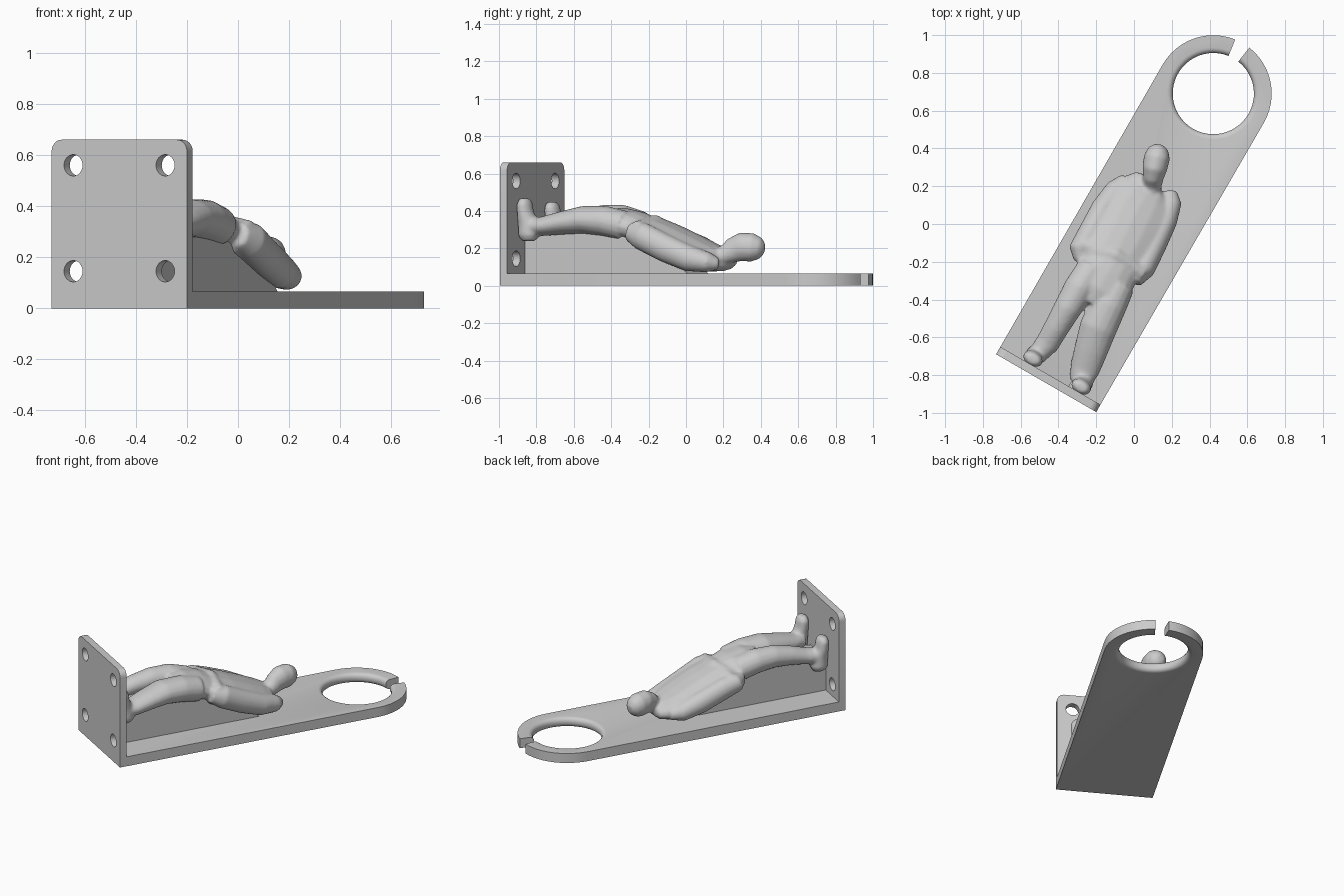
import bpy, bmesh
from math import pi, sin, cos, radians
from mathutils import Matrix, Vector

cube = bpy.data.objects.get("Cube")
if cube:
    bpy.data.objects.remove(cube, do_unlink=True)

grey = bpy.data.materials.new("light grey")
grey.use_nodes = True
COLOR = (0.6, 0.6, 0.6, 1)
grey.diffuse_color = COLOR
grey.node_tree.nodes["Principled BSDF"].inputs["Base Color"].default_value = COLOR

# Local frame: x across the bracket, y along it from the wall plate, z up
FRAME = Matrix.Translation((-0.465, -0.8425, 0)) @ Matrix.Rotation(radians(-30), 4, 'Z')
HALF, LENGTH, THICK, WALL = 0.306, 1.77, 0.065, 0.045
UPRIGHT = Matrix(((1, 0, 0, 0), (0, 0, 1, 0), (0, 1, 0, 0), (0, 0, 0, 1)))
SIDEWAYS = Matrix(((0, 0, 1, 0), (1, 0, 0, 0), (0, 1, 0, 0), (0, 0, 0, 1)))


def finish(name, bm):
    bmesh.ops.recalc_face_normals(bm, faces=bm.faces)
    bm.transform(FRAME)
    mesh = bpy.data.meshes.new(name)
    bm.to_mesh(mesh)
    bm.free()
    mesh.materials.append(grey)
    obj = bpy.data.objects.new(name, mesh)
    bpy.context.collection.objects.link(obj)
    bpy.ops.object.select_all(action='DESELECT')
    obj.select_set(True)
    bpy.context.view_layer.objects.active = obj
    bpy.ops.object.shade_smooth_by_angle(angle=radians(25))
    return obj


def arc(cx, cy, r, start, end, n):
    angles = [radians(start + (end - start) * i / n) for i in range(n + 1)]
    return [(cx + r * cos(a), cy + r * sin(a)) for a in angles]


def prism(loops, depth, turn=Matrix.Identity(4)):
    """Extrude an outline, with further loops as holes."""
    bm = bmesh.new()
    edges = []
    for loop in loops:
        vs = [bm.verts.new((x, y, 0)) for x, y in loop]
        if len(loops) == 1:
            bm.faces.new(vs)
        else:
            edges += [bm.edges.new((vs[i - 1], vs[i])) for i in range(len(vs))]
    if edges:
        bmesh.ops.triangle_fill(bm, edges=edges, use_beauty=True)
    ext = bmesh.ops.extrude_face_region(bm, geom=bm.faces[:])
    moved = [g for g in ext["geom"] if isinstance(g, bmesh.types.BMVert)]
    bmesh.ops.translate(bm, verts=moved, vec=(0, 0, depth))
    bm.transform(turn)
    return bm


def loft(bm, rows, side=(1, 0, 0), n=16):
    """Skin of ellipses: rows hold x, y, z, half width, half height."""
    side = Vector(side)
    pts = [Vector(r[:3]) for r in rows]
    rings = []
    for i, r in enumerate(rows):
        tangent = pts[min(i + 1, len(pts) - 1)] - pts[max(i - 1, 0)]
        up = tangent.cross(side).normalized()
        across = up.cross(tangent).normalized()
        rings.append([bm.verts.new(pts[i] + across * r[3] * cos(2 * pi * k / n)
                                   + up * r[4] * sin(2 * pi * k / n)) for k in range(n)])
    faces = [bm.faces.new(rings[0]), bm.faces.new(rings[-1][::-1])]
    for a, b in zip(rings, rings[1:]):
        faces += [bm.faces.new((a[k - 1], b[k - 1], b[k], a[k])) for k in range(n)]
    bmesh.ops.recalc_face_normals(bm, faces=faces)


# Base plate ending in a split ring with a rounded inner edge
HOLE, GAP = 0.215, 8
outline = [(-HALF, 0), (HALF, 0)]
outline += arc(0, LENGTH, HALF + 0.003, 0, 90 - GAP, 12)
outline += arc(0, LENGTH, HOLE, 90 - GAP, -270 + GAP, 48)
outline += arc(0, LENGTH, HALF + 0.003, 90 + GAP, 180, 12)
bm = prism([outline], THICK)


def on_hole(v):
    return abs((v.co.xy - Vector((0, LENGTH))).length - HOLE) < 0.001


rim = [e for e in bm.edges if all(on_hole(v) for v in e.verts)
       and abs(e.verts[0].co.z - e.verts[1].co.z) < 0.001]
bmesh.ops.bevel(bm, geom=rim, offset=0.028, segments=4, profile=0.5, affect='EDGES')
finish("base_plate", bm)

# Wall plate with four screw holes
TOP, R = 0.66, 0.045
outline = [(-HALF, 0), (HALF, 0)]
outline += arc(HALF - R, TOP - R, R, 0, 90, 6) + arc(R - HALF, TOP - R, R, 90, 180, 6)
holes = [arc(sx * 0.208, z, 0.042, 0, 345, 23) for sx in (-1, 1) for z in (0.145, 0.56)]
finish("wall_plate", prism([outline] + holes, WALL, UPRIGHT))

# Solid support under the lying figure
profile = [(WALL - 0.01, 0.05), (1.06, 0.05), (1.0, 0.11), (0.85, 0.18),
           (0.72, 0.25), (0.58, 0.3), (0.4, 0.32), (0.2, 0.3), (WALL - 0.01, 0.28)]
bm = prism([profile], 0.225, SIDEWAYS)
bmesh.ops.translate(bm, verts=bm.verts, vec=(-0.112, 0, 0))
finish("figure_support", bm)

# Lying figure: overlapping limbs fused into one skin
bm = bmesh.new()
# pelvis
loft(bm, [(-0.01, 0.48, 0.345, 0.12, 0.06), (-0.01, 0.56, 0.34, 0.163, 0.08),
          (-0.01, 0.66, 0.315, 0.16, 0.085), (-0.01, 0.78, 0.27, 0.15, 0.08)])
# jacket
loft(bm, [(-0.02, 0.685, 0.3, 0.165, 0.075), (-0.025, 0.72, 0.285, 0.2, 0.095),
          (-0.03, 0.85, 0.235, 0.205, 0.098), (-0.04, 1.0, 0.178, 0.205, 0.09),
          (-0.04, 1.1, 0.148, 0.185, 0.076), (-0.025, 1.17, 0.135, 0.13, 0.058),
          (-0.01, 1.2, 0.13, 0.06, 0.03)])
# neck and head
loft(bm, [(-0.02, 1.12, 0.14, 0.06, 0.055), (-0.04, 1.19, 0.165, 0.052, 0.052),
          (-0.055, 1.23, 0.19, 0.056, 0.068), (-0.072, 1.275, 0.207, 0.067, 0.078),
          (-0.09, 1.33, 0.205, 0.07, 0.077), (-0.105, 1.37, 0.198, 0.054, 0.058),
          (-0.112, 1.392, 0.194, 0.025, 0.028)])
# arms, from shoulder to elbow
loft(bm, [(0.06, 1.21, 0.115, 0.035, 0.03), (0.09, 1.16, 0.125, 0.06, 0.055),
          (0.115, 1.06, 0.145, 0.065, 0.07), (0.13, 0.92, 0.2, 0.065, 0.075),
          (0.14, 0.78, 0.265, 0.065, 0.075), (0.135, 0.7, 0.29, 0.04, 0.05)])
loft(bm, [(-0.16, 1.14, 0.14, 0.05, 0.04), (-0.185, 1.07, 0.15, 0.065, 0.06),
          (-0.2, 0.95, 0.195, 0.066, 0.07), (-0.195, 0.78, 0.26, 0.065, 0.07),
          (-0.2, 0.7, 0.285, 0.058, 0.06), (-0.17, 0.65, 0.295, 0.03, 0.04)])
# forearms resting across the belly
loft(bm, [(-0.2, 0.73, 0.29, 0.045, 0.055), (-0.02, 0.77, 0.335, 0.045, 0.045),
          (0.15, 0.755, 0.29, 0.045, 0.055)], side=(0, 1, 0))
# legs
loft(bm, [(0.075, 0.64, 0.32, 0.085, 0.08), (0.082, 0.52, 0.345, 0.095, 0.082),
          (0.092, 0.39, 0.352, 0.1, 0.075), (0.118, 0.27, 0.335, 0.09, 0.062),
          (0.14, 0.17, 0.318, 0.08, 0.052), (0.155, 0.09, 0.31, 0.06, 0.05)])
loft(bm, [(-0.09, 0.64, 0.32, 0.085, 0.08), (-0.1, 0.52, 0.355, 0.082, 0.078),
          (-0.1, 0.4, 0.362, 0.074, 0.07), (-0.1, 0.28, 0.345, 0.067, 0.06),
          (-0.1, 0.19, 0.325, 0.064, 0.052), (-0.118, 0.09, 0.31, 0.05, 0.05)])
# shoes, soles against the wall plate with toes up
for x, lift in ((0.17, 0), (-0.125, -0.02)):
    loft(bm, [(x, 0.1, 0.24 + lift, 0.035, 0.04), (x, 0.1, 0.27 + lift, 0.052, 0.058),
              (x, 0.095, 0.33 + lift, 0.05, 0.055), (x, 0.08, 0.39 + lift, 0.055, 0.042),
              (x, 0.075, 0.44 + lift, 0.055, 0.038), (x, 0.075, 0.468 + lift, 0.035, 0.025)])
figure = finish("lying_figure", bm)
skin = figure.modifiers.new("fuse", 'REMESH')
skin.mode = 'VOXEL'
skin.voxel_size = 0.01
skin.use_smooth_shade = True
soften = figure.modifiers.new("soften", 'SMOOTH')
soften.factor = 0.5
soften.iterations = 5
